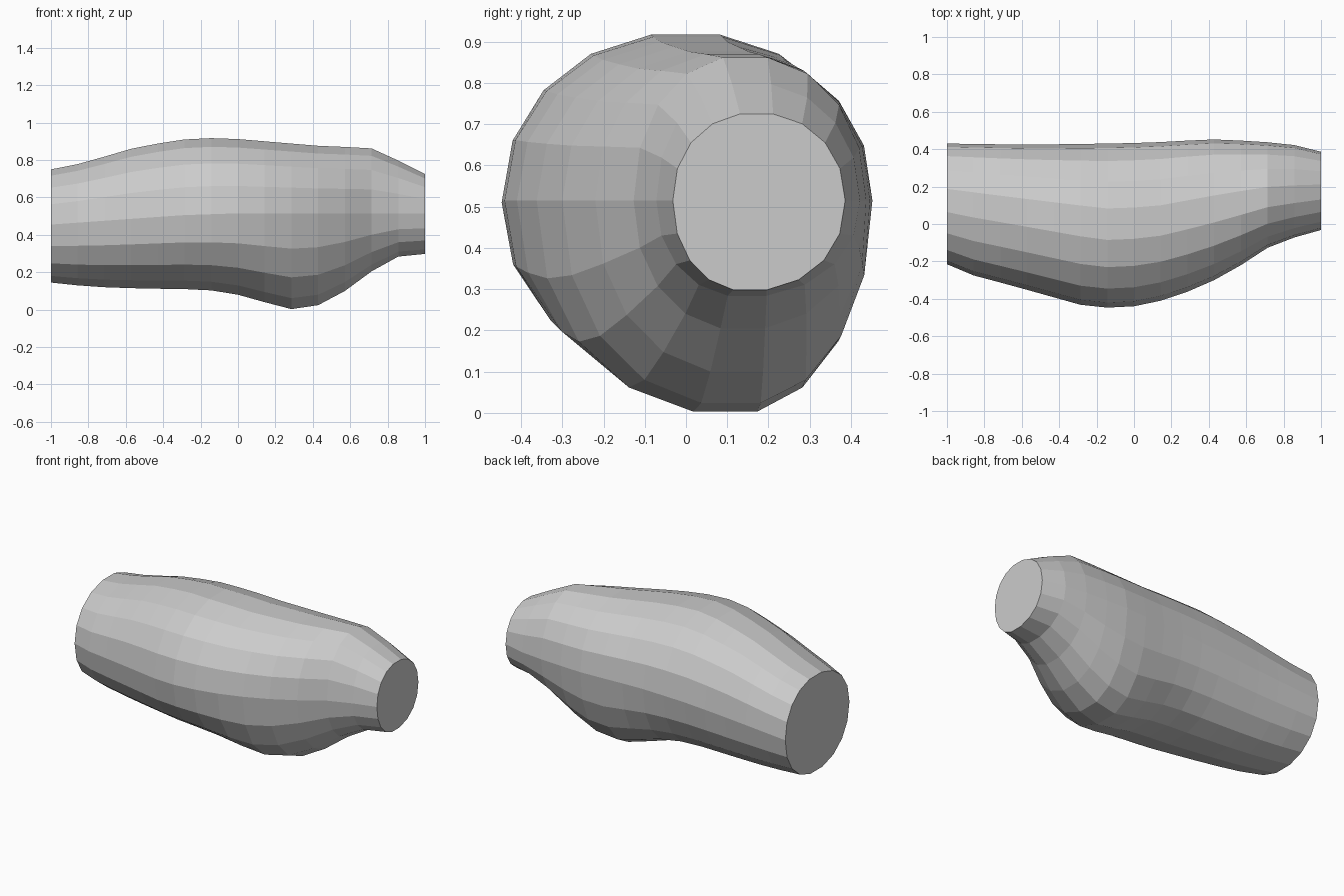
import bpy, bmesh, math

if "Cube" in bpy.data.objects:
    bpy.data.objects.remove(bpy.data.objects["Cube"])

# Lengthwise profile on an even grid of 15 stations from x=-1 to x=1
TOP = [.75, .778, .818, .86, .888, .91, .917, .912, .90, .888, .876, .87, .862, .797, .725]
BOTTOM = [.145, .13, .12, .115, .112, .11, .103, .08, .04, .003, .024, .10, .205, .284, .298]
BACK = [.43, .428, .426, .425, .426, .428, .43, .433, .438, .446, .452, .446, .437, .422, .386]
FRONT = [-.215, -.275, -.313, -.352, -.392, -.432, -.447, -.44, -.41, -.362, -.30, -.22, -.127, -.072, -.032]
SIDES = 18


def mix(keys, x):
    """Linear interpolation through (x, value) pairs."""
    for (x0, v0), (x1, v1) in zip(keys, keys[1:]):
        if x <= x1:
            return v0 + (v1 - v0) * (x - x0) / (x1 - x0)
    return keys[-1][1]


def power(v, n=2.12):
    return math.copysign(abs(v) ** (2 / n), v)


def section(i):
    """Lopsided oval ring: separate radius for top, bottom, front and back."""
    x = -1 + 2 * i / 14
    zc = mix([(-1, .455), (-.3, .505), (0, .515), (1, .515)], x)
    crest = mix([(-1, .13), (-.15, .0), (.1, .01), (.7, .14), (1, .17)], x)
    keel = mix([(-1, .12), (-.2, .05), (.3, .11), (1, .15)], x)
    ring = []
    for k in range(SIDES):
        a = 2 * math.pi * k / SIDES
        c, s = power(math.cos(a)), power(math.sin(a))
        yc = crest if s > 0 else keel
        # merge the two centres at the widest level
        mid = (crest + keel) / 2
        yc = mid + (yc - mid) * abs(s)
        y = yc + c * ((BACK[i] - yc) if c > 0 else (yc - FRONT[i]))
        z = zc + s * ((TOP[i] - zc) if s > 0 else (zc - BOTTOM[i]))
        ring.append((x, y, z))
    # the odd quarter count skips the exact top and bottom: restore the height
    hi = max(p[2] for p in ring)
    lo = min(p[2] for p in ring)
    up, down = (TOP[i] - zc) / (hi - zc), (zc - BOTTOM[i]) / (zc - lo)
    return [(px, py, zc + (pz - zc) * (up if pz > zc else down)) for px, py, pz in ring]


# Faceted body, lofted through the sections and capped flat at both ends
bm = bmesh.new()
rings = [[bm.verts.new(p) for p in section(i)] for i in range(15)]
for r0, r1 in zip(rings, rings[1:]):
    for k in range(SIDES):
        n = (k + 1) % SIDES
        bm.faces.new((r0[k], r0[n], r1[n], r1[k]))
bm.faces.new(rings[0])
bm.faces.new(rings[-1])
bmesh.ops.recalc_face_normals(bm, faces=bm.faces[:])
mesh = bpy.data.meshes.new("faceted_body")
bm.to_mesh(mesh)
bm.free()
bpy.context.collection.objects.link(bpy.data.objects.new("faceted_body", mesh))
